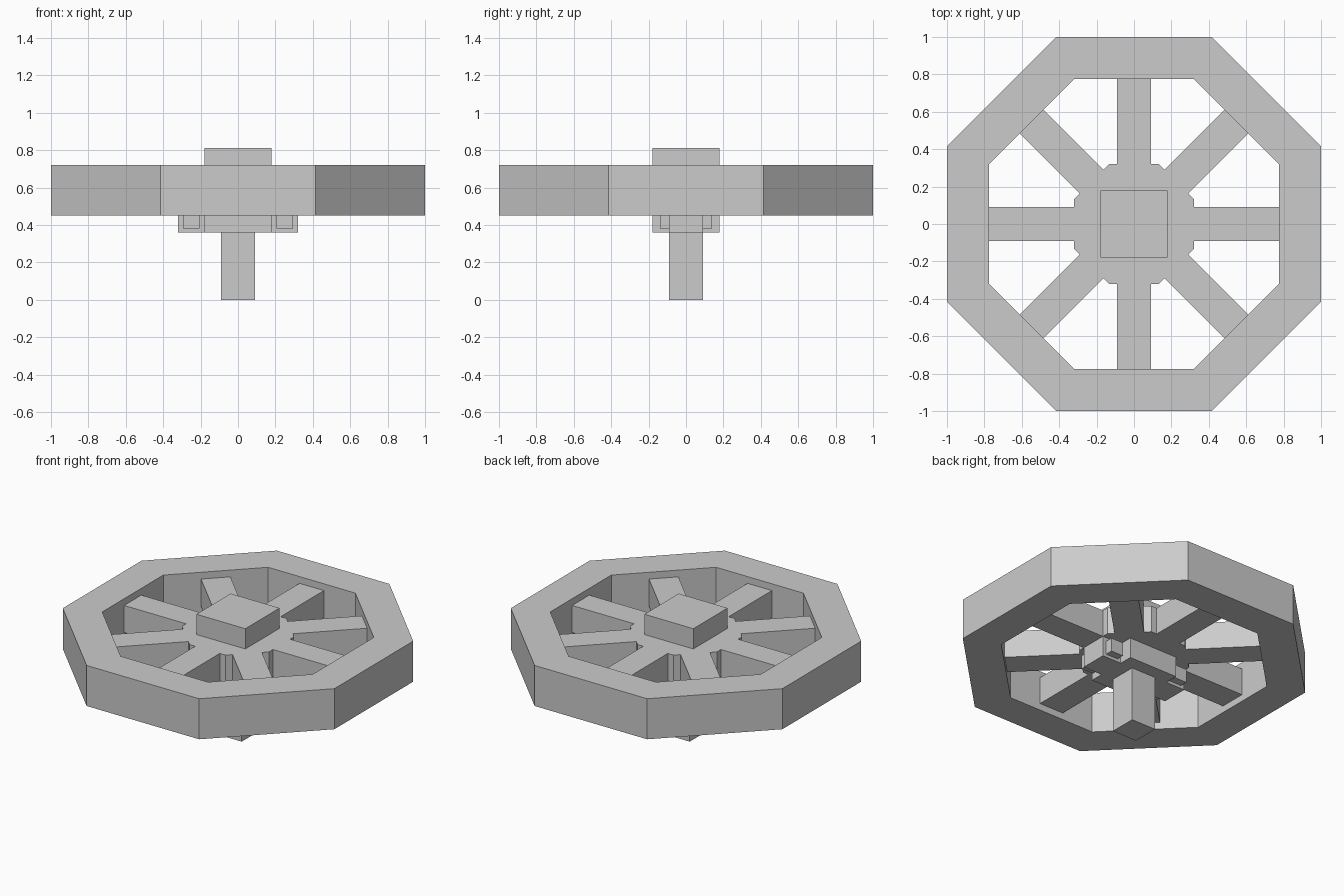
import bpy
import bmesh
from math import pi, tan, cos, sin

if "Cube" in bpy.data.objects:
    bpy.data.objects.remove(bpy.data.objects["Cube"])


def finish(bm, name):
    bmesh.ops.recalc_face_normals(bm, faces=bm.faces)
    mesh = bpy.data.meshes.new(name)
    bm.to_mesh(mesh)
    bm.free()
    obj = bpy.data.objects.new(name, mesh)
    bpy.context.collection.objects.link(obj)
    return obj


def box(name, x, y, z):
    """Box from (min, max) ranges on each axis."""
    bm = bmesh.new()
    bmesh.ops.create_cube(bm, size=1)
    for v in bm.verts:
        v.co = [r[0] if c < 0 else r[1] for c, r in zip(v.co, (x, y, z))]
    return finish(bm, name)


def turned(u, v, a):
    """Point u outward and v sideways along direction a."""
    return u * cos(a) - v * sin(a), u * sin(a) + v * cos(a)


# Octagonal rim with flat sides facing the axes
bm = bmesh.new()
section = [(1.0, 0.45), (1.0, 0.72), (0.775, 0.72), (0.775, 0.45)]
rings = []
for i in range(8):
    rings.append([bm.verts.new((*turned(r, r * tan(pi / 8), i * pi / 4), z))
                  for r, z in section])
for i in range(8):
    a, b = rings[i], rings[(i + 1) % 8]
    for j in range(4):
        k = (j + 1) % 4
        bm.faces.new((a[j], b[j], b[k], a[k]))
finish(bm, "rim")

# Octagonal hub and eight spokes as one extruded outline
bm = bmesh.new()
hub, half, reach = 0.32, 0.09, 0.778
outline = []
for i in range(8):
    for u, v in [(hub, -half), (reach, -half), (reach, half), (hub, half),
                 (hub, hub * tan(pi / 8))]:
        outline.append(bm.verts.new((*turned(u, v, i * pi / 4), 0.495)))
face = bm.faces.new(outline)
top = bmesh.ops.extrude_face_region(bm, geom=[face], use_keep_orig=True)["geom"]
bmesh.ops.translate(bm, vec=(0, 0, 0.18),
                    verts=[g for g in top if isinstance(g, bmesh.types.BMVert)])
finish(bm, "hub_and_spokes")

# Square centre block, stem and cross bar beneath the hub
box("centre_block", (-0.18, 0.18), (-0.18, 0.18), (0.36, 0.81))
box("stem", (-0.09, 0.09), (-0.09, 0.09), (0, 0.37))
box("cross_bar", (-0.32, 0.32), (-0.09, 0.09), (0.36, 0.5))

# Bolts through the cross bar
for side, x in (("left", -0.25), ("right", 0.25)):
    box("bolt_" + side, (x - 0.045, x + 0.045), (-0.14, 0.14), (0.38, 0.47))
